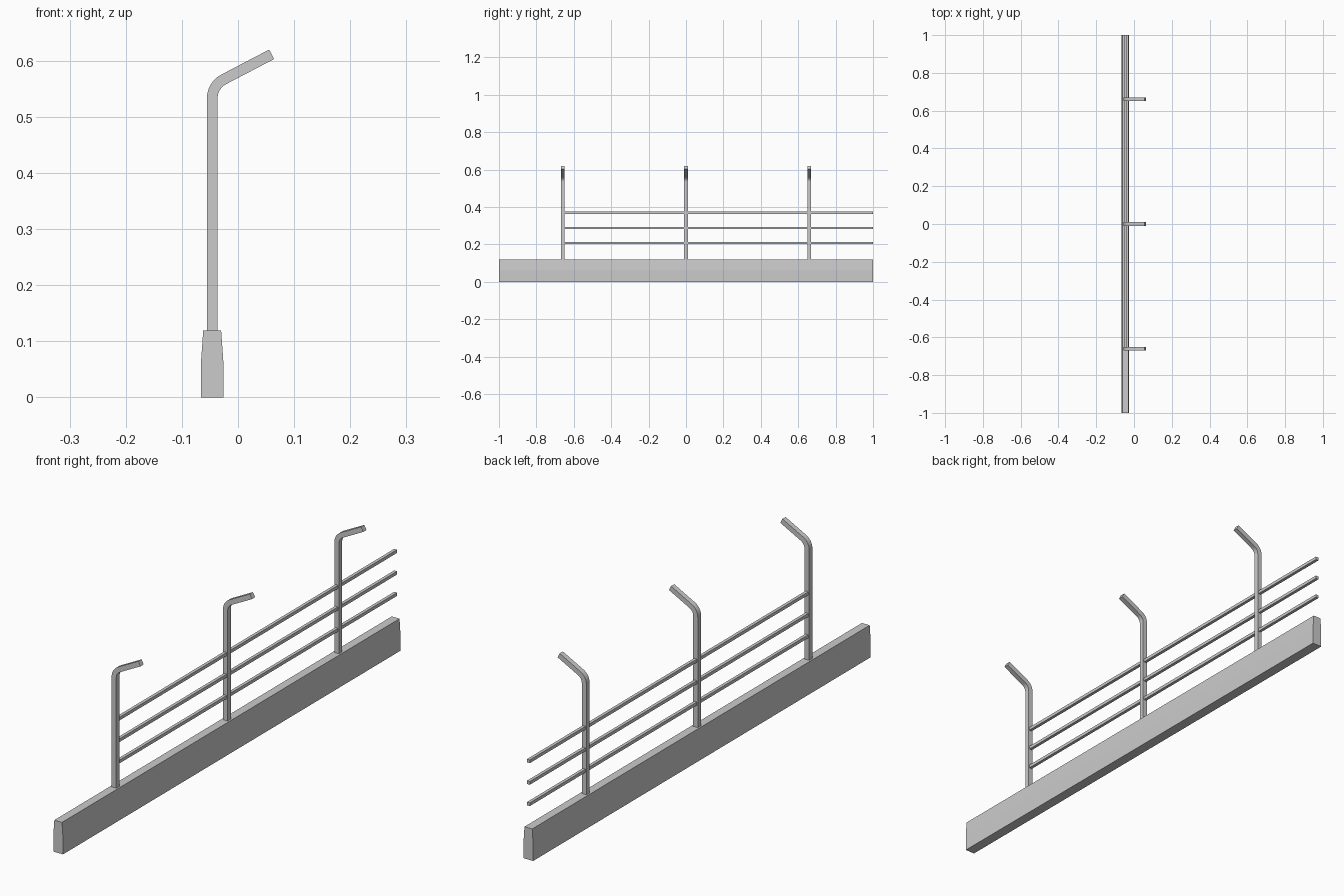
import bpy
from math import radians, sin, cos

if "Cube" in bpy.data.objects:
    bpy.data.objects.remove(bpy.data.objects["Cube"])

def prism(name, profile, y0, y1):
    """Extrude an (x, z) outline along y, with flat faces."""
    n = len(profile)
    verts = [(x, y, z) for y in (y0, y1) for x, z in profile]
    faces = [tuple(range(n)), tuple(reversed(range(n, 2 * n)))]
    faces += [(i, i + n, (i + 1) % n + n, (i + 1) % n) for i in range(n)]
    mesh = bpy.data.meshes.new(name)
    mesh.from_pydata(verts, [], faces)
    mesh.update()
    obj = bpy.data.objects.new(name, mesh)
    bpy.context.collection.objects.link(obj)
    return obj

CX = -0.046      # centre line of the wall
HALF = 0.0095    # half thickness of a post

# Low wall, tapering above mid height
prism("wall_base", [(CX - 0.020, 0), (CX + 0.020, 0), (CX + 0.020, 0.062),
                    (CX + 0.016, 0.119), (CX - 0.016, 0.119), (CX - 0.020, 0.062)], -1, 1)

# Bent post: upright, rounded bend, sloping arm
R, TURN, STEPS, Z_BEND, ARM = 0.038, radians(62.4), 6, 0.533, 0.0965
path = [(CX, 0.115, 0)]
for i in range(STEPS + 1):
    a = TURN * i / STEPS
    path.append((CX + R * (1 - cos(a)), Z_BEND + R * sin(a), a))
x, z, a = path[-1]
path.append((x + ARM * sin(a), z + ARM * cos(a), a))

def offset(d):
    return [(x + d * cos(a), z - d * sin(a)) for x, z, a in path]

outline = offset(HALF) + offset(-HALF)[::-1]
for i, y in enumerate((-0.66, 0, 0.66)):
    prism(f"bent_post_{i + 1}", outline, y - HALF, y + HALF)

# Three rails running from the first post to the end of the wall
r = 0.006
for i, z in enumerate((0.208, 0.288, 0.369)):
    prism(f"rail_{i + 1}", [(CX - r, z - r), (CX + r, z - r),
                            (CX + r, z + r), (CX - r, z + r)], -0.66, 1)
